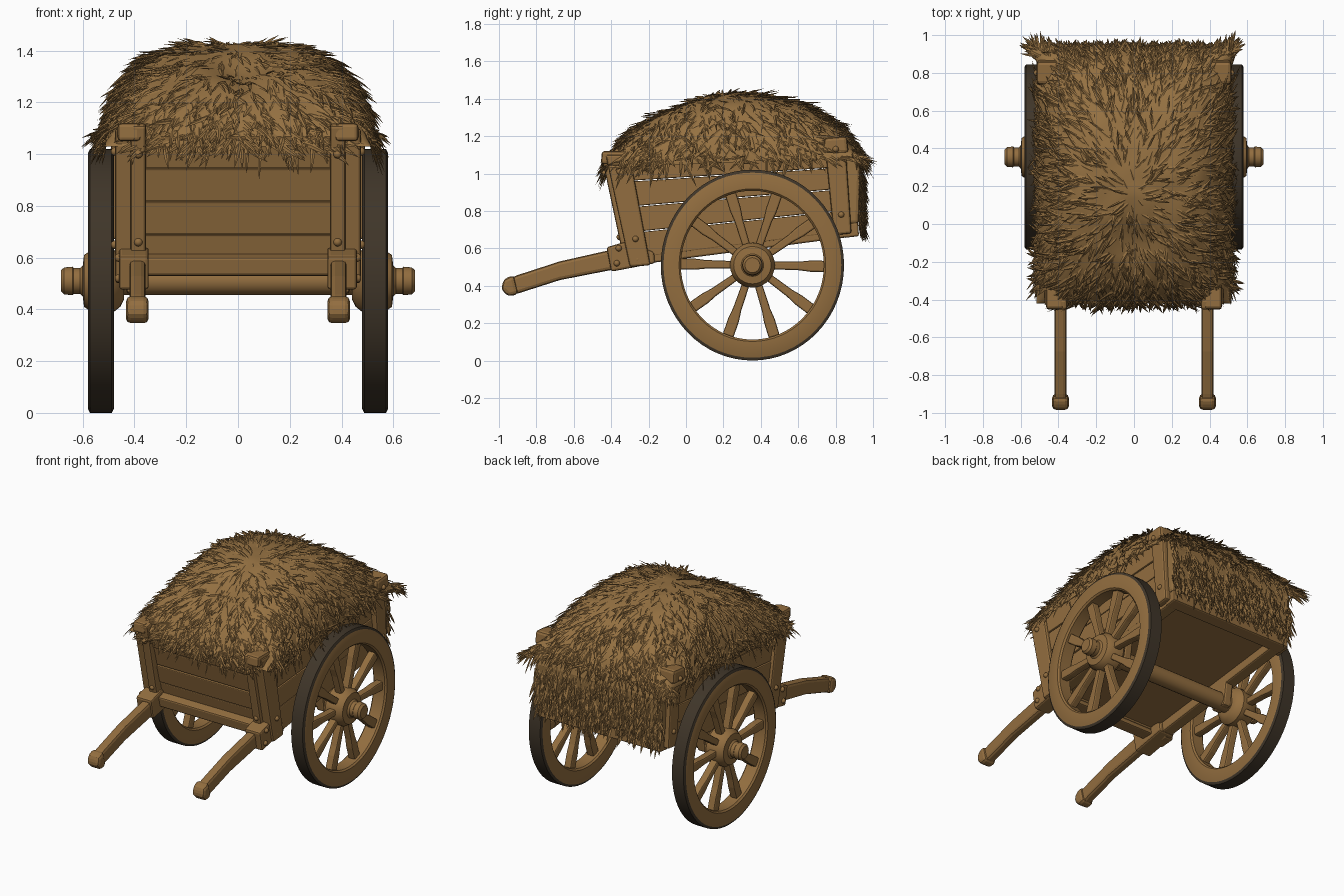
import bpy, bmesh, math, random
from mathutils import Vector, noise

if "Cube" in bpy.data.objects:
    bpy.data.objects.remove(bpy.data.objects["Cube"])

random.seed(4)


def material(name, rgb):
    m = bpy.data.materials.new(name)
    m.diffuse_color = (*rgb, 1)
    m.use_nodes = True
    m.node_tree.nodes["Principled BSDF"].inputs["Base Color"].default_value = m.diffuse_color
    return m


WOOD = material("brown wood", (0.29, 0.155, 0.05))
HAY = material("dry straw", (0.30, 0.165, 0.054))
TYRE = material("dark tyre", (0.05, 0.036, 0.022))


def make(name, verts, faces, mats=(WOOD,), bevel=0, smooth=None):
    me = bpy.data.meshes.new(name)
    me.from_pydata([tuple(v) for v in verts], [], faces)
    bm = bmesh.new()
    bm.from_mesh(me)
    bmesh.ops.recalc_face_normals(bm, faces=bm.faces)
    bm.to_mesh(me)
    bm.free()
    for m in mats:
        me.materials.append(m)
    if smooth:
        me.shade_smooth()
        me.set_sharp_from_angle(angle=math.radians(smooth))
    ob = bpy.data.objects.new(name, me)
    bpy.context.collection.objects.link(ob)
    if bevel:
        b = ob.modifiers.new("bevel", 'BEVEL')
        b.width, b.segments = bevel, 2
    return ob


def prism(name, yz, x0, x1, bevel=0.01):
    """Side outline in y,z extruded from x0 to x1."""
    n = len(yz)
    verts = [(x0, y, z) for y, z in yz] + [(x1, y, z) for y, z in yz]
    faces = [list(range(n)), list(range(n, 2 * n))]
    faces += [(i, (i + 1) % n, (i + 1) % n + n, i + n) for i in range(n)]
    return make(name, verts, faces, bevel=bevel)


def lathe(name, profile, centre, closed, n=48, ry=1, rz=1, mats=(WOOD,)):
    """Turn (radius, x) points about the x axis."""
    k = len(profile)
    verts = [(x, centre[0] + ry * r * math.cos(2 * math.pi * i / n),
              centre[1] + rz * r * math.sin(2 * math.pi * i / n))
             for i in range(n) for r, x in profile]
    faces = [(i * k + j, i * k + (j + 1) % k, (i + 1) % n * k + (j + 1) % k, (i + 1) % n * k + j)
             for i in range(n) for j in range(k if closed else k - 1)]
    if not closed:
        faces += [[i * k for i in range(n)], [i * k + k - 1 for i in range(n)]]
    return make(name, verts, faces, mats, smooth=35)


def lerp(a, b, t):
    return (a[0] + (b[0] - a[0]) * t, a[1] + (b[1] - a[1]) * t)


def rivet(x, y, z, axis):
    bm = bmesh.new()
    bmesh.ops.create_icosphere(bm, subdivisions=2, radius=0.017)
    verts = [v.co + Vector((x, y, z)) for v in bm.verts]
    faces = [[v.index for v in f.verts] for f in bm.faces]
    bm.free()
    make("rivet", verts, faces, smooth=60)


AXLE = (0.355, 0.51)

# Wheels, spokes, hubs and side parts, once for each side
for s in (-1, 1):
    rim = lathe("wheel_rim", [(r, s * x) for r, x in
                ((.39, .49), (.39, .57), (.40, .58), (.485, .58), (.5, .572), (.5, .488), (.485, .48), (.40, .48))],
                AXLE, True, 64, 0.98, 1.02, (WOOD, TYRE))
    for p in rim.data.polygons:
        d = Vector((0, p.center.y - AXLE[0], p.center.z - AXLE[1]))
        p.material_index = int(d.length > 0.47 and p.normal.dot(d.normalized()) > 0.4)
    lathe("wheel_hub", [(r, s * x) for r, x in
          ((.07, .44), (.10, .455), (.12, .48), (.12, .565), (.10, .595), (.06, .60), (.05, .61),
           (.05, .635), (.055, .64), (.052, .672), (.04, .685), (.02, .685))], AXLE, False, 28)
    for i in range(10):
        a = math.radians(36 * i - 1)
        c, q = math.cos(a), math.sin(a)
        out = [(.09, -.02), (.25, -.023), (.31, -.03), (.40, -.03), (.40, .03), (.31, .03), (.25, .023), (.09, .02)]
        prism("wheel_spoke", [(AXLE[0] + r * c - w * q, AXLE[1] + r * q + w * c) for r, w in out],
              s * .505, s * .555, 0.009)

    # Side planks, stacked between the sloping floor and the top edge
    f0, f1, b0, b1 = (-.24, .55), (-.40, 1.09), (.87, .69), (.86, 1.15)
    for i in range(4):
        lo, hi = i / 4 + .004, (i + 1) / 4 - .004
        prism("side_plank", [lerp(f0, f1, lo), lerp(b0, b1, lo), lerp(b0, b1, hi), lerp(f0, f1, hi)],
              s * (.42 + .003 * (i % 2)), s * (.452 + .003 * (i % 2)), 0.006)

    # Corner posts
    prism("front_post", [(-.43, 1.10), (-.30, 1.10), (-.19, .51), (-.30, .50)], s * .405, s * .475, 0.012)
    prism("front_post_strip", [(-.455, 1.11), (-.40, 1.12), (-.27, .55), (-.335, .55)], s * .355, s * .415, 0.012)
    prism("front_post_cap", [(-.455, 1.05), (-.45, 1.12), (-.31, 1.12), (-.30, 1.05)], s * .375, s * .465, 0.015)
    prism("rear_post", [(.74, 1.18), (.85, 1.19), (.885, .68), (.79, .67)], s * .42, s * .49, 0.012)
    prism("rear_post_cap", [(.73, 1.10), (.74, 1.19), (.86, 1.20), (.87, 1.11)], s * .40, s * .515, 0.018)

    # Pulling shaft with its knob and socket, then the rail under the body
    prism("shaft", [(-.975, .375), (-.965, .43), (-.90, .457), (-.675, .53), (-.40, .592), (-.17, .62),
                    (-.17, .525), (-.42, .48), (-.675, .43), (-.90, .358), (-.95, .35)], s * .357, s * .42, 0.018)
    prism("shaft_knob", [(-.988, .38), (-.975, .435), (-.92, .458), (-.895, .355), (-.95, .342)],
          s * .345, s * .433, 0.02)
    prism("shaft_socket", [(-.425, .605), (-.31, .64), (-.17, .58), (-.165, .52), (-.40, .475)],
          s * .345, s * .46, 0.012)
    prism("floor_rail", [(-.2, .52), (-.2, .61), (.90, .73), (.91, .665)], s * .37, s * .45, 0.01)
    prism("axle_bracket", [(.27, .63), (.44, .65), (.41, .46), (.30, .46)], s * .37, s * .43, 0.012)

    # Rivets
    for y, z in ((-.355, 1.01), (-.27, .65), (.80, 1.13), (.83, .78)):
        rivet(s * (.515 if z > 1.1 else .488 if y > 0 else .475), y, z, 'x')
    for y, z in ((-.36, .60), (-.37, .52), (-.26, .54)):
        rivet(s * .46, y, z, 'x')
    for y, z in ((-.435, 1.0), (-.355, .66)):
        rivet(s * .385, y, z, 'y')

# Axle, floor and cross beams
lathe("axle", [(.055, -.46), (.055, .46)], AXLE, False, 20)
prism("floor", [(-.27, .575), (-.27, .605), (.87, .745), (.87, .715)], -.43, .43, 0.004)
prism("front_beam", [(-.33, .53), (-.345, .60), (-.27, .62), (-.24, .53)], -.40, .40, 0.01)
prism("rear_beam", [(.84, .655), (.84, .73), (.92, .74), (.925, .665)], -.455, .455, 0.01)

# Front planks and tailboard
for i in range(4):
    a, b = lerp((-.28, .56), (-.415, 1.07), i / 4 + .005), lerp((-.28, .56), (-.415, 1.07), (i + 1) / 4 - .005)
    o = .006 * (i % 2)
    prism("front_plank", [(a[0] - o, a[1]), (b[0] - o, b[1]), (b[0] + .035, b[1]), (a[0] + .035, a[1])],
          -.42, .42, 0.006)
prism("tailboard", [(.84, .70), (.84, 1.12), (.87, 1.12), (.875, .70)], -.43, .43, 0.005)


# Hay mound: a square-footed dome
def mound(u, v):
    X, Y = math.sin(u * math.pi / 2), math.sin(v * math.pi / 2)
    f = max(0, 1 - abs(X) ** 3.5) ** .6 * max(0, 1 - Y * Y) ** .65
    x, y = .515 * X, .25 + .67 * Y
    z = 1.06 + .03 * Y + .365 * f - .04 * math.exp(-(x * x + (y + .1) ** 2) / .012)
    bump = .012 * noise.noise(Vector((x * 9, y * 9, 0))) * min(1, 4 * f)
    return Vector((x, y, z + bump))


N = 56
grid = [mound(2 * i / N - 1, 2 * j / N - 1) for i in range(N + 1) for j in range(N + 1)]
quads = [(i * (N + 1) + j, (i + 1) * (N + 1) + j, (i + 1) * (N + 1) + j + 1, i * (N + 1) + j + 1)
         for i in range(N) for j in range(N)]
hay = make("hay_mound", grid, quads, (HAY,), smooth=60)
if hay.data.polygons[len(quads) // 2].normal.z < 0:
    hay.data.flip_normals()
prism("hay_back", [(.85, .73), (.85, 1.14), (.90, 1.13), (.935, 1.02), (.925, .73)],
      -.46, .46, 0.02).data.materials[0] = HAY

# Straw blades, each a bent tapered diamond tube
SV, SF = [], []


def blade(p, d, n, length, width, lift, sag):
    side = d.cross(n).normalized()
    base = len(SV)
    for t, w in ((0, .6), (.35, 1), (.7, .75)):
        c = p + d * length * t + n * lift * length * t - Vector((0, 0, sag * length * t * t))
        SV.extend((c + side * w * width, c + n * w * width * .45, c - side * w * width, c - n * w * width * .45))
    SV.append(p + d * length + n * lift * length - Vector((0, 0, sag * length)))
    for k in (0, 4):
        for j in range(4):
            a, b = base + k + j, base + k + (j + 1) % 4
            SF.append((a, b, b + 4, a + 4))
    SF.extend((base + 8 + j, base + 8 + (j + 1) % 4, base + 12) for j in range(4))
    SF.append((base, base + 3, base + 2, base + 1))


R = random.uniform
for _ in range(3300):
    u, v = R(-.985, .985), R(-.985, .985)
    p, e = mound(u, v), .012
    n = (mound(u + e, v) - mound(u - e, v)).cross(mound(u, v + e) - mound(u, v - e)).normalized()
    d = Vector((p.x * 1.3, p.y - .15, 0)).normalized() + Vector((R(-.6, .6), R(-.6, .6), R(-.3, .1)))
    d = (d - n * d.dot(n)).normalized()
    # Leave the corner post tops clear
    if abs(p.x) > .38 and (p.y > .72 and p.z > 1.1 and p.y < .88 or p.y < -.33):
        continue
    blade(p - n * .004, d, n, R(.06, .125), R(.006, .011), R(.05, .4), R(0, .3))

# Hanging straw on the back
for _ in range(950):
    z = R(.74, 1.14)
    p = Vector((R(-.47, .47), .925 if z < 1.05 else .905, z))
    d = Vector((R(-.4, .4), R(0, .15), -1)).normalized()
    blade(p, d, Vector((0, 1, 0)), R(.06, .12), R(.006, .011), R(.05, .4), 0)

make("hay_straw", SV, SF, (HAY,), smooth=40)
